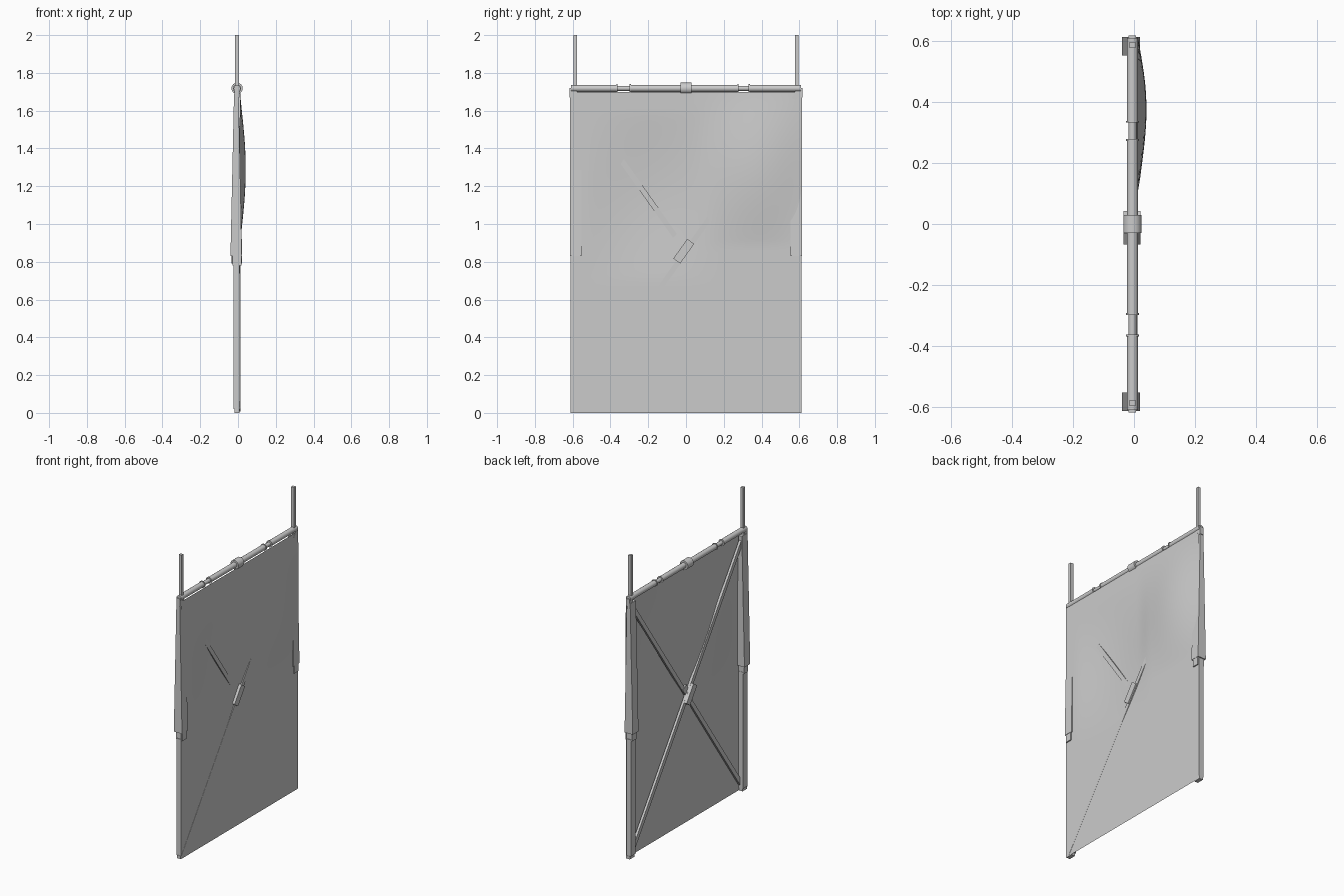
import bpy, bmesh, math
from mathutils import Vector, Matrix

cube = bpy.data.objects.get("Cube")
if cube:
    bpy.data.objects.remove(cube, do_unlink=True)

grey = bpy.data.materials.new("light_grey")
grey.use_nodes = True
COLOUR = (0.6, 0.6, 0.6, 1)
grey.diffuse_color = COLOUR
grey.node_tree.nodes["Principled BSDF"].inputs["Base Color"].default_value = COLOUR


def finish(name, bm, smooth=False):
    bmesh.ops.recalc_face_normals(bm, faces=bm.faces)
    mesh = bpy.data.meshes.new(name)
    bm.to_mesh(mesh)
    bm.free()
    mesh.materials.append(grey)
    obj = bpy.data.objects.new(name, mesh)
    bpy.context.collection.objects.link(obj)
    if smooth:
        bpy.ops.object.select_all(action='DESELECT')
        obj.select_set(True)
        bpy.context.view_layer.objects.active = obj
        bpy.ops.object.shade_smooth_by_angle(angle=math.radians(40))
    return obj


def box(name, x, y, z, top_x=None):
    """Box from ranges; top_x gives a different x range at the top."""
    bm = bmesh.new()
    bmesh.ops.create_cube(bm, size=1)
    for v in bm.verts:
        up = v.co.z > 0
        xr = top_x if up and top_x else x
        v.co = (xr[v.co.x > 0], y[v.co.y > 0], z[up])
    return finish(name, bm)


def tube(name, y0, y1, radius):
    """Round length along the top rail."""
    bm = bmesh.new()
    bmesh.ops.create_cone(bm, cap_ends=True, segments=16, radius1=radius,
                          radius2=radius, depth=abs(y1 - y0))
    bm.transform(Matrix.Translation((-0.005, (y0 + y1) / 2, 1.718))
                 @ Matrix.Rotation(math.pi / 2, 4, 'X'))
    return finish(name, bm, True)


def bar(name, start, end, width, depth):
    """Flat bar between two points, its depth along x."""
    a, b = Vector(start), Vector(end)
    along = (b - a).normalized()
    across = along.cross(Vector((1, 0, 0))).normalized()
    out = across.cross(along)
    bm = bmesh.new()
    bmesh.ops.create_cube(bm, size=1)
    for v in bm.verts:
        c = v.co.copy()
        v.co = (a + b) / 2 + along * c.z * (b - a).length + across * c.y * width + out * c.x * depth
    return finish(name, bm)


def lobe(v, low, high, skew=1.0):
    t = min(max((v - low) / (high - low), 0), 1) ** skew
    return max(math.sin(math.pi * t), 0) ** 1.2


# Cloth panel, billowing out on one side and sagging on the other
bm = bmesh.new()
bmesh.ops.create_grid(bm, x_segments=40, y_segments=56, size=0.5)
for v in bm.verts:
    y, z = v.co.x * 1.225, (v.co.y + 0.5) * 1.7
    x = 0.011 + 0.03 * lobe(y, 0.05, 0.63, 1.2) * lobe(z, 0.88, 1.7)
    x -= 0.02 * lobe(y, -0.52, 0.15) * lobe(z, 0.7, 1.6)
    v.co = (x, y, z)
finish("cloth_panel", bm, True)

# Side posts with flared upper sleeves, collars, feet and uprights
for side, label in ((-1, "front"), (1, "back")):
    def span(a, b):
        return tuple(sorted((side * a, side * b)))
    box(label + "_post", (-0.024, 0.009), span(0.56, 0.61), (0.02, 0.79))
    box(label + "_foot", (-0.018, 0.009), span(0.565, 0.612), (0, 0.02))
    box(label + "_collar", (-0.03, 0.018), span(0.562, 0.606), (0.78, 0.83))
    box(label + "_sleeve", (-0.04, 0.02), span(0.553, 0.613), (0.83, 1.69),
        top_x=(-0.021, 0.003))
    box(label + "_corner_block", (-0.018, 0.007), span(0.585, 0.617), (1.67, 1.72))
    box(label + "_upright", (-0.015, 0.005), span(0.576, 0.596), (1.7, 2.0))

    # Top rail half: outer tube, narrow link, inner tube and rings
    inner, outer = (0.295, 0.365) if side < 0 else (0.275, 0.335)
    tube(label + "_rail_outer", side * outer, side * 0.61, 0.018)
    tube(label + "_rail_link", side * inner, side * outer, 0.013)
    tube(label + "_rail_inner", 0, side * inner, 0.018)
    for name, y in (("inner", inner), ("outer", outer)):
        tube(label + "_rail_ring_" + name, side * y - 0.003, side * y + 0.003, 0.022)
tube("rail_centre_collar", -0.03, 0.03, 0.03)

# Crossed braces, each with a clamp at the crossing
for label, slope, x, clamp_x in (("rising", 1, 0.004, 0.007), ("falling", -1, -0.008, -0.02)):
    ends = [(x, s * 0.595, 0.855 + s * slope * 0.84) for s in (-1, 1)]
    bar(label + "_brace", ends[0], ends[1], 0.028, 0.016)
    clamp = [(clamp_x, -0.012 + s * 0.037, 0.856 + s * slope * 0.052) for s in (-1, 1)]
    bar(label + "_brace_clamp", clamp[0], clamp[1], 0.045, 0.029)
